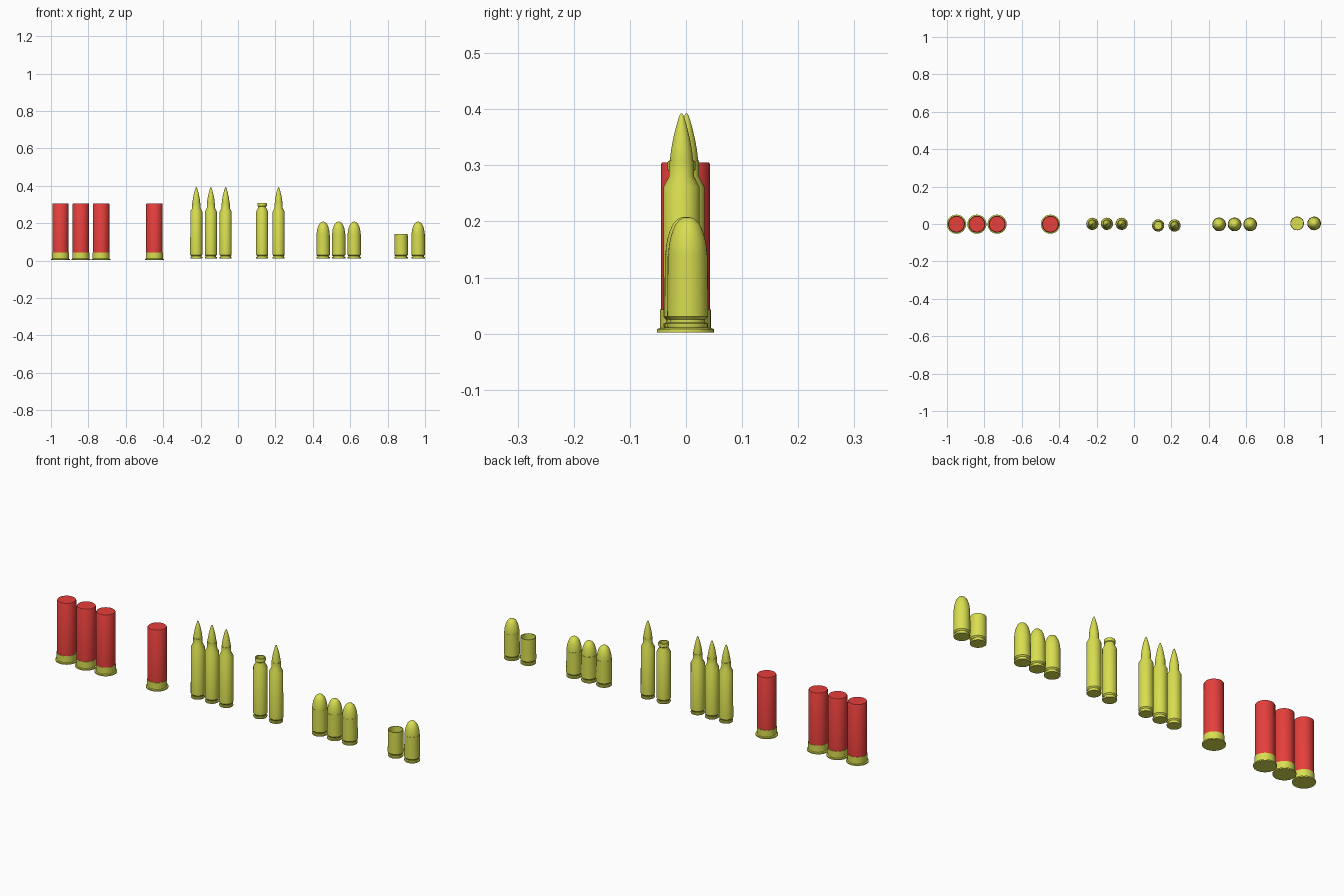
import bpy, bmesh, math

SEG = 32


def material(name, rgb):
    m = bpy.data.materials.new(name)
    m.diffuse_color = (*rgb, 1)
    return m


BRASS = material("brass", (0.69, 0.73, 0.08))
RED = material("red_plastic", (0.79, 0.05, 0.045))


def lathe(name, profile, x, y, mat):
    """Spin an (r, z) profile about a vertical axis at (x, y)."""
    bm = bmesh.new()
    verts = [bm.verts.new((r, 0, z)) for r, z in profile]
    edges = [bm.edges.new(p) for p in zip(verts, verts[1:])]
    bmesh.ops.spin(bm, geom=verts + edges, cent=(0, 0, 0), axis=(0, 0, 1),
                   angle=2 * math.pi, steps=SEG, use_duplicate=False)
    bmesh.ops.remove_doubles(bm, verts=bm.verts[:], dist=1e-5)
    bmesh.ops.recalc_face_normals(bm, faces=bm.faces[:])
    me = bpy.data.meshes.new(name)
    bm.to_mesh(me)
    bm.free()
    ob = bpy.data.objects.new(name, me)
    ob.location = (x, y, 0)
    me.materials.append(mat)
    bpy.context.collection.objects.link(ob)
    bpy.ops.object.select_all(action='DESELECT')
    ob.select_set(True)
    bpy.context.view_layer.objects.active = ob
    bpy.ops.object.shade_smooth_by_angle(angle=math.radians(30))
    return ob


# Shotgun shell: brass head with rim, red hull
SHELL_HEAD = [(0, 0.002), (0.051, 0.002), (0.051, 0.008), (0.0455, 0.010),
              (0.0455, 0.043), (0.0, 0.043)]
SHELL_HULL = [(0, 0.03), (0.044, 0.03), (0.044, 0.301), (0.042, 0.305), (0, 0.305)]

# Rifle case: rim, extractor groove, body, shoulder, neck
RIFLE_BASE = [(0, 0.011), (0.031, 0.011), (0.032, 0.013), (0.032, 0.018),
              (0.028, 0.020), (0.028, 0.025), (0.0325, 0.031),
              (0.032, 0.262), (0.022, 0.281)]
RIFLE_LOADED = RIFLE_BASE + [(0.022, 0.309), (0.0, 0.309)]
RIFLE_EMPTY = RIFLE_BASE + [(0.022, 0.289), (0.025, 0.292), (0.025, 0.305),
                            (0.024, 0.308), (0.019, 0.308), (0.019, 0.275),
                            (0.028, 0.258), (0.028, 0.04), (0, 0.04)]
RIFLE_BULLET = [(0, 0.30), (0.0205, 0.30), (0.0205, 0.311), (0.0185, 0.328),
                (0.0150, 0.347), (0.0105, 0.366), (0.0060, 0.382),
                (0.0030, 0.390), (0.0015, 0.392), (0, 0.393)]

# Pistol case: rim, extractor groove, straight wall
PISTOL_BASE = [(0, 0.010), (0.035, 0.010), (0.036, 0.012), (0.036, 0.018),
               (0.031, 0.020), (0.031, 0.025), (0.0365, 0.031), (0.0355, 0.141)]
PISTOL_LOADED = PISTOL_BASE + [(0, 0.141)]
PISTOL_EMPTY = PISTOL_BASE + [(0.0325, 0.141), (0.0325, 0.04), (0, 0.04)]
PISTOL_BULLET = [(0, 0.13), (0.0345, 0.13), (0.0345, 0.143), (0.0335, 0.156),
                 (0.0310, 0.170), (0.0270, 0.183), (0.0215, 0.195),
                 (0.0145, 0.203), (0.0075, 0.207), (0, 0.208)]

# Group of three shells plus a single one
for x in (-0.949, -0.840, -0.732, -0.447):
    lathe("shell_head", SHELL_HEAD, x, -0.001, BRASS)
    lathe("shell_hull", SHELL_HULL, x, -0.001, RED)

# Rifle rounds and one empty case
for x, y in ((-0.223, 0.001), (-0.145, 0.001), (-0.066, 0.001), (0.217, -0.008)):
    lathe("rifle_case", RIFLE_LOADED, x, y, BRASS)
    lathe("rifle_bullet", RIFLE_BULLET, x, y, BRASS)
lathe("empty_rifle_case", RIFLE_EMPTY, 0.129, -0.008, BRASS)

# Pistol rounds and one empty case
for x, y in ((0.455, -0.002), (0.538, -0.002), (0.621, -0.002), (0.963, 0.003)):
    lathe("pistol_case", PISTOL_LOADED, x, y, BRASS)
    lathe("pistol_bullet", PISTOL_BULLET, x, y, BRASS)
lathe("empty_pistol_case", PISTOL_EMPTY, 0.872, 0.003, BRASS)
